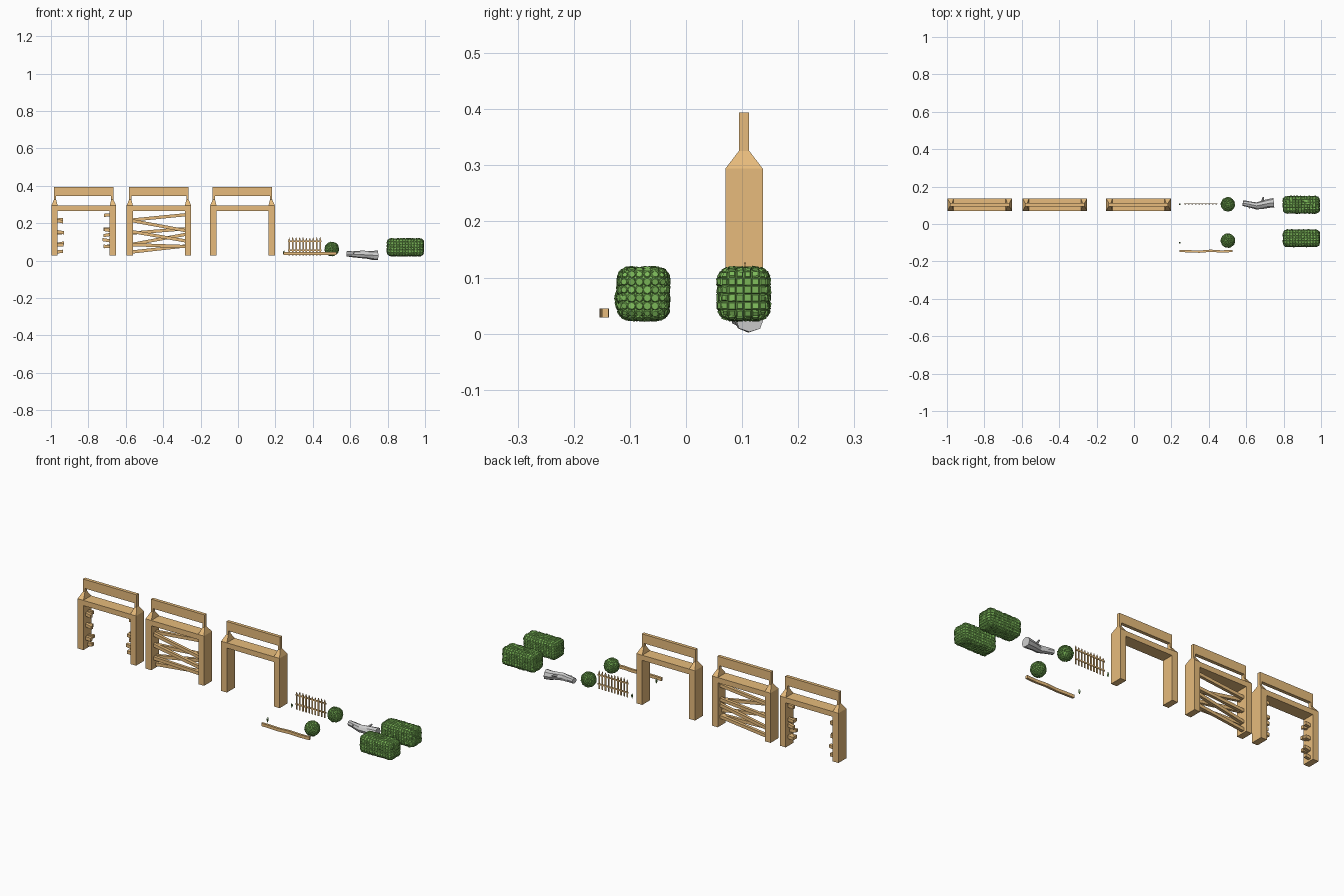
import bpy, bmesh, math, random
from mathutils import Vector, Matrix

if "Cube" in bpy.data.objects:
    bpy.data.objects.remove(bpy.data.objects["Cube"])

random.seed(4)


def material(name, color):
    m = bpy.data.materials.new(name)
    m.diffuse_color = color
    m.use_nodes = True
    m.node_tree.nodes["Principled BSDF"].inputs["Base Color"].default_value = m.diffuse_color
    return m


WOOD = material("wood", (0.80, 0.50, 0.20, 1))
LEAF = material("leaf", (0.20, 0.48, 0.10, 1))


def finish(bm, name, mat=None):
    bmesh.ops.recalc_face_normals(bm, faces=bm.faces)
    me = bpy.data.meshes.new(name)
    bm.to_mesh(me)
    bm.free()
    ob = bpy.data.objects.new(name, me)
    bpy.context.collection.objects.link(ob)
    if mat:
        me.materials.append(mat)
    return ob


def loft(bm, rings):
    """Skin a list of equal-length point rings and cap both ends."""
    rows = [[bm.verts.new(p) for p in r] for r in rings]
    n = len(rows[0])
    for a, b in zip(rows, rows[1:]):
        for i in range(n):
            bm.faces.new((a[i], a[(i + 1) % n], b[(i + 1) % n], b[i]))
    bm.faces.new(rows[0][::-1])
    bm.faces.new(rows[-1])


def rect(x0, x1, y0, y1, z):
    return [(x0, y0, z), (x1, y0, z), (x1, y1, z), (x0, y1, z)]


def box(bm, x0, x1, y0, y1, z0, z1):
    loft(bm, [rect(x0, x1, y0, y1, z0), rect(x0, x1, y0, y1, z1)])


def plank(bm, xa, za, xb, zb, y, w, d):
    loft(bm, [[(x, y + sy * d / 2, z + sz * w / 2)
               for sy, sz in ((-1, -1), (1, -1), (1, 1), (-1, 1))]
              for x, z in ((xa, za), (xb, zb))])


# Gates: two tapered posts, lintel and raised top beam
GY, HALF, POST = 0.1035, 0.173, 0.034


def gate_frame(cx, name):
    bm = bmesh.new()
    for s in (-1, 1):
        def ring(outer, inner, d, z):
            a, b = sorted((cx + s * outer, cx + s * inner))
            return rect(a, b, GY - d, GY + d, z)
        loft(bm, [ring(HALF, HALF - POST, 0.0335, 0.028),
                  ring(HALF, HALF - POST, 0.0335, 0.294),
                  ring(0.159, 0.147, 0.009, 0.326),
                  ring(0.159, 0.147, 0.009, 0.350)])
    box(bm, cx - HALF + POST, cx + HALF - POST, GY - 0.0335, GY + 0.0335, 0.266, 0.294)
    box(bm, cx - 0.159, cx + 0.159, GY - 0.009, GY + 0.009, 0.346, 0.394)
    finish(bm, name, WOOD)


gate_frame(-0.825, "broken_gate_frame")
gate_frame(-0.423, "barred_gate_frame")
gate_frame(0.024, "open_gate_frame")

# Zigzag bars (left height, right height), whole and snapped off
BARS = [(0.217, 0.245), (0.213, 0.160), (0.147, 0.170), (0.155, 0.105),
        (0.087, 0.140), (0.085, 0.075), (0.046, 0.078)]
IN = HALF - POST + 0.004
bm = bmesh.new()
for i, (l, r) in enumerate(BARS):
    plank(bm, -0.423 - IN, l, -0.423 + IN, r, GY + (-0.008 if i % 2 else 0.008), 0.017, 0.016)
finish(bm, "gate_bars", WOOD)

bm = bmesh.new()
for i, (l, r) in enumerate(BARS):
    y = GY + (-0.008 if i % 2 else 0.008)
    k = (r - l) / (2 * IN)
    for s, z, reach in ((-1, l, 0.036), (1, r, 0.040)):
        e = reach + random.uniform(-0.006, 0.003)
        plank(bm, -0.825 + s * IN, z, -0.825 + s * (IN - e), z - s * k * e, y, 0.017, 0.016)
finish(bm, "broken_bar_stubs", WOOD)

# Picket fence
bm = bmesh.new()
for i in range(10):
    x = 0.274 + i * 0.0184
    top = 0.119 + random.uniform(-0.004, 0.002)
    y0, y1 = 0.1035, 0.1065
    loft(bm, [[(x - 0.004, y, 0.028), (x + 0.004, y, 0.028), (x + 0.004, y, top - 0.004),
               (x, y, top + 0.006), (x - 0.004, y, top - 0.004)] for y in (y0, y1)])
for z in (0.055, 0.104):
    box(bm, 0.266, 0.446, 0.1065, 0.1095, z - 0.004, z + 0.004)
finish(bm, "picket_fence", WOOD)

# Slightly crooked ground beam
bm = bmesh.new()
path = [(0.243, 0.001), (0.30, -0.001), (0.35, -0.003), (0.41, 0.002), (0.47, -0.002), (0.527, 0.001)]
loft(bm, [[(x, -0.145 + o + sy * 0.006, 0.037 + sz * 0.008)
           for sy, sz in ((-1, -1), (1, -1), (1, 1), (-1, 1))] for x, o in path])
finish(bm, "ground_beam", WOOD)

# Small grass sprigs
for name, y in (("back_sprig", 0.105), ("front_sprig", -0.100)):
    bm = bmesh.new()
    for k in range(5):
        a = k * math.tau / 5
        d = Vector((math.cos(a), math.sin(a), 0))
        c = Vector((0.245, y, 0.028))
        side = Vector((-d.y, d.x, 0)) * 0.003
        b = [bm.verts.new(p) for p in (c, c + d * 0.004 + side + Vector((0, 0, 0.013)),
                                       c + d * 0.005 + Vector((0, 0, 0.030)),
                                       c + d * 0.004 - side + Vector((0, 0, 0.013)))]
        bm.faces.new(b)
    finish(bm, name, LEAF)


# Foliage: a core shape covered by slightly tilted leaf plates
def foliage(bm, name, sides, size, tilt):
    spots = [(f.calc_center_median(), f.normal.copy(), math.sqrt(f.calc_area())) for f in bm.faces]
    for c, n, w in spots:
        rot = n.to_track_quat('Z', 'Y').to_matrix().to_4x4()
        tip = (Matrix.Rotation(random.uniform(-tilt, tilt), 4, 'X')
               @ Matrix.Rotation(random.uniform(-tilt, tilt), 4, 'Y'))
        spin = Matrix.Rotation(math.pi / 4 if sides == 4 else 0, 4, 'Z')
        m = Matrix.Translation(c + n * random.uniform(0.0015, 0.004)) @ rot @ tip @ spin
        r = w * size * random.uniform(0.9, 1.1)
        bmesh.ops.create_cone(bm, cap_ends=True, segments=sides, radius1=r,
                              radius2=r * 0.75, depth=0.003, matrix=m)
    finish(bm, name, LEAF)


def hedge(name, center, half, sides):
    bm = bmesh.new()
    nx, ny, nz = 12, 6, 6
    cell = {}

    def vert(p):
        key = tuple(round(v, 4) for v in p)
        if key not in cell:
            q = Vector([v * h for v, h in zip(p, half)])
            rad = 0.016
            inner = Vector([max(-(h - rad), min(h - rad, v)) for v, h in zip(q, half)])
            d = q - inner
            cell[key] = bm.verts.new(Vector(center) + inner + d.normalized() * min(d.length, rad))
        return cell[key]

    n = (nx, ny, nz)
    for ax in range(3):
        u, v = (ax + 1) % 3, (ax + 2) % 3
        for s in (-1, 1):
            for i in range(n[u]):
                for j in range(n[v]):
                    corners = []
                    for di, dj in ((0, 0), (1, 0), (1, 1), (0, 1)):
                        p = [0, 0, 0]
                        p[ax] = s
                        p[u] = 2 * (i + di) / n[u] - 1
                        p[v] = 2 * (j + dj) / n[v] - 1
                        corners.append(vert(p))
                    bm.faces.new(corners)
    bmesh.ops.recalc_face_normals(bm, faces=bm.faces)
    bm.normal_update()
    foliage(bm, name, sides, 0.72 if sides == 4 else 0.6, 0.22)


hedge("back_hedge", (0.895, 0.103, 0.071), (0.094, 0.042, 0.043), 4)
hedge("front_hedge", (0.895, -0.076, 0.071), (0.094, 0.042, 0.043), 8)

for name, y, sides in (("back_bush", 0.105, 4), ("front_bush", -0.089, 8)):
    bm = bmesh.new()
    bmesh.ops.create_icosphere(bm, subdivisions=3, radius=0.0345,
                               matrix=Matrix.Translation((0.502, y, 0.062)))
    bm.normal_update()
    bmesh.ops.join_triangles(bm, faces=bm.faces, angle_face_threshold=1, angle_shape_threshold=1)
    bm.normal_update()
    foliage(bm, name, sides, 0.62, 0.2)

# Fallen bent log with snapped twigs
bm = bmesh.new()
log = [(0.582, 0.112, 0.036, 0.015), (0.615, 0.106, 0.034, 0.017), (0.655, 0.097, 0.032, 0.020),
       (0.695, 0.105, 0.030, 0.023), (0.725, 0.111, 0.028, 0.025), (0.748, 0.113, 0.028, 0.026)]


def tube(bm, pts, n):
    rings = []
    for i, (x, y, z, r) in enumerate(pts):
        a, b = Vector(pts[max(i - 1, 0)][:3]), Vector(pts[min(i + 1, len(pts) - 1)][:3])
        q = (b - a).to_track_quat('Z', 'Y')
        rings.append([Vector((x, y, z)) + q @ Vector((math.cos(k * math.tau / n), math.sin(k * math.tau / n), 0))
                      * r * random.uniform(0.9, 1.05) for k in range(n)])
    loft(bm, rings)


tube(bm, log, 8)
tube(bm, [(0.68, 0.105, 0.035, 0.008), (0.689, 0.130, 0.042, 0.006), (0.692, 0.144, 0.046, 0.004)], 5)
tube(bm, [(0.625, 0.105, 0.036, 0.007), (0.615, 0.086, 0.042, 0.005)], 5)
finish(bm, "fallen_log")
